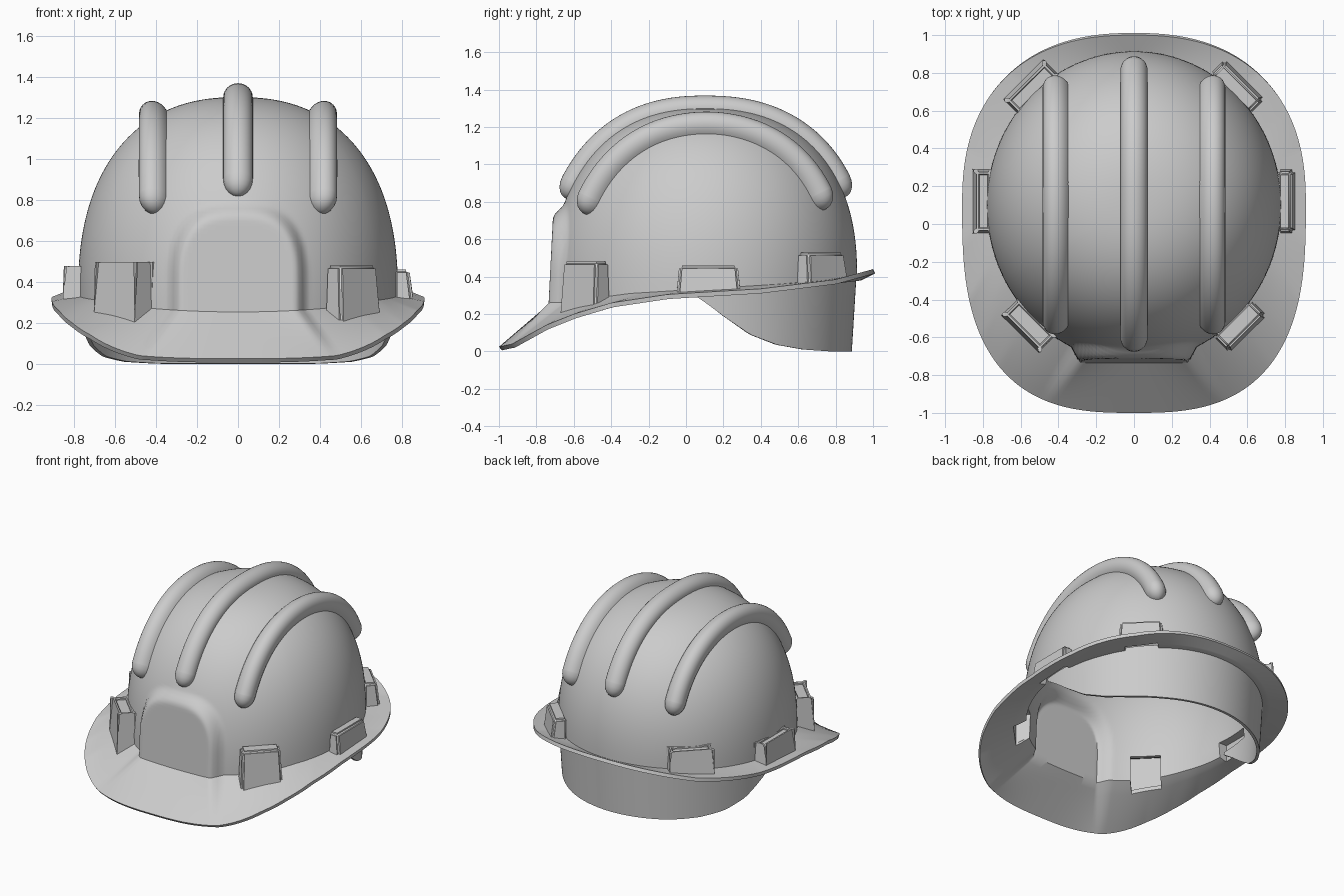
import bpy, bmesh
from math import sin, cos, pi, radians, sqrt
from mathutils import Vector, Matrix

if "Cube" in bpy.data.objects:
    bpy.data.objects.remove(bpy.data.objects["Cube"])

P = 2.35            # roundness of the dome
A, BF, BB, CY, TOP = 0.78, 0.83, 0.815, 0.10, 1.30
BASE_Z = [(-0.75, .25), (-0.3, .31), (.1, .335), (.5, .36), (.95, .40)]
RIM_Z = [(-1, .025), (-.93, .04), (-.75, .14), (-.6, .2), (-.4, .26), (-.1, .305),
         (.4, .335), (.8, .385), (1, .44)]
SKIRT_Z = [(.03, .31), (.12, .25), (.2, .19), (.35, .09), (.5, .035), (.65, .01), (.8, 0), (1, 0)]


def interp(table, v):
    if v <= table[0][0]:
        return table[0][1]
    for (a, p), (b, q) in zip(table, table[1:]):
        if v <= b:
            return p + (q - p) * (v - a) / (b - a)
    return table[-1][1]


def spow(v, e):
    return (1 if v >= 0 else -1) * abs(v) ** e


def make(name, bm):
    me = bpy.data.meshes.new(name)
    bm.to_mesh(me)
    bm.free()
    ob = bpy.data.objects.new(name, me)
    bpy.context.collection.objects.link(ob)
    return ob


def finish(ob, angle=35):
    bpy.ops.object.select_all(action='DESELECT')
    ob.select_set(True)
    bpy.context.view_layer.objects.active = ob
    for m in list(ob.modifiers):
        bpy.ops.object.modifier_apply(modifier=m.name)
    bpy.ops.object.shade_smooth_by_angle(angle=radians(angle))


def bridge(bm, r0, r1, closed):
    n = len(r0)
    for i in range(n if closed else n - 1):
        k = (i + 1) % n
        bm.faces.new((r0[i], r1[i], r1[k], r0[k]))


def push_panel(x, y, z):
    # arched flat panel on the forehead, blended into the dome
    if y > -0.2:
        return y
    m = (abs(x) / .31) ** 3 + (max(z - .42, 0) / .33) ** 2.4
    t = min(max((1.3 - m) / .6, 0), 1)
    t = t * t * (3 - 2 * t)
    return y + t * (min(y, -0.735 + (z - .25) * .05) - y)


def radial(x, y):
    return sqrt((x / A) ** 2 + ((y - CY) / (BF if y < CY else BB)) ** 2)


def dome_z(x, y):
    s = radial(x, y)
    zb = interp(BASE_Z, CY + (y - CY) / max(s, 1e-4))
    return zb + (TOP - zb) * max(1 - s ** P, 0) ** (1 / P)


def brim_z(x, y):
    s = radial(x, y)
    p, b = (2.8, 1.1) if y < CY else (2.4, .9)
    so = (abs(x / .91) ** p + abs((y - CY) / b) ** p) ** (1 / p)
    zb = interp(BASE_Z, CY + (y - CY) / s)
    f = min(max((s - 1) / (s / so - 1), 0), 1)
    return zb + (interp(RIM_Z, CY + (y - CY) / so) - zb) * f


# Shell: dome rings from crown to base, then flared brim rings
N, RINGS, BRIM = 256, 72, 8
bm = bmesh.new()
pole = bm.verts.new((0, CY, TOP))
rings = []
for j in range(1, RINGS + BRIM + 1):
    ring = []
    for i in range(N):
        c, s = cos(2 * pi * i / N), sin(2 * pi * i / N)
        b = BF if s < 0 else BB
        zb = interp(BASE_Z, CY + b * s)
        phi = max(pi / 2 * (1 - j / RINGS), 0)
        k = cos(phi) ** (2 / P)
        x, y, z = A * k * c, CY + b * k * s, zb + (TOP - zb) * sin(phi) ** (2 / P)
        y = push_panel(x, y, z)
        if j > RINGS:
            f = (j - RINGS) / BRIM
            e = 2 / 2.8 if s < 0 else 2 / 2.4
            ox, oy = .91 * spow(c, e), CY + (1.1 if s < 0 else .9) * spow(s, e)
            oz = interp(RIM_Z, oy)
            x, y, z = x + (ox - x) * f, y + (oy - y) * f, z + (oz - z) * f
        ring.append(bm.verts.new((x, y, z)))
    rings.append(ring)
for i in range(N):
    bm.faces.new((pole, rings[0][i], rings[0][(i + 1) % N]))
for r0, r1 in zip(rings, rings[1:]):
    bridge(bm, r0, r1, True)
shell = make("helmet_shell", bm)
sol = shell.modifiers.new("thickness", 'SOLIDIFY')
sol.thickness, sol.offset = 0.025, -1

# Neck skirt hanging below the back half of the brim
bm = bmesh.new()
rows = [[] for _ in range(9)]
for i in range(97):
    t = radians(-5 + 190 * i / 96)
    y = CY + BB * sin(t)
    top, low = interp(BASE_Z, y), interp(SKIRT_Z, y)
    for j, row in enumerate(rows):
        z = top + (min(low, top - .01) - top) * j / 8
        k = .995 - .03 * (top - z) / .4
        row.append(bm.verts.new((A * k * cos(t), CY + BB * k * sin(t), z)))
for r0, r1 in zip(rows, rows[1:]):
    bridge(bm, r0, r1, False)
skirt = make("neck_skirt", bm)
sol = skirt.modifiers.new("thickness", 'SOLIDIFY')
sol.thickness, sol.offset = 0.02, -1
finish(skirt)


# Raised ribs running front to back over the dome
def rib(name, x, front_z, back_z, r, lift):
    reach = []
    for ez in (front_z, back_z):
        se = (1 - ((ez - .3) / (TOP - .3)) ** P) ** (1 / P)
        reach.append(sqrt(se ** 2 - (x / A) ** 2))
    pts, h = [], 1e-3
    for i in range(65):
        t = sin(-pi / 2 + pi * i / 64)
        y = CY + (BF * reach[0] if t < 0 else BB * reach[1]) * t
        n = Vector((-(dome_z(x + h, y) - dome_z(x - h, y)) / (2 * h),
                    -(dome_z(x, y + h) - dome_z(x, y - h)) / (2 * h), 1)).normalized()
        pts.append((Vector((x, y, dome_z(x, y))), n))
    tan = [(pts[min(i + 1, 64)][0] - pts[max(i - 1, 0)][0]).normalized() for i in range(65)]
    caps = [radians(a) for a in (86, 70, 52, 35, 18)]
    st = [(pts[0][0] - tan[0] * r * 1.3 * sin(a), tan[0], pts[0][1], cos(a)) for a in caps]
    st += [(p, tan[i], n, 1) for i, (p, n) in enumerate(pts)]
    st += [(pts[-1][0] + tan[-1] * r * 1.3 * sin(a), tan[-1], pts[-1][1], cos(a))
           for a in reversed(caps)]
    bm = bmesh.new()
    loops = []
    for p, t, n, k in st:
        side = t.cross(n).normalized()
        prof = [(r * k, -.022)] + [(r * k * cos(pi * a / 14), (r + lift) * k * sin(pi * a / 14))
                                   for a in range(15)] + [(-r * k, -.022)]
        loops.append([bm.verts.new(p + side * u + n * v) for u, v in prof])
    for l0, l1 in zip(loops, loops[1:]):
        bridge(bm, l0, l1, True)
    bm.faces.new(loops[0])
    bm.faces.new(loops[-1])
    bmesh.ops.recalc_face_normals(bm, faces=bm.faces)
    finish(make(name, bm), 50)


rib("center_rib", 0, .92, .87, .072, -.004)
for label, x in (("left", -.41), ("right", .41)):
    rib(label + "_rib", x, .83, .80, .07, .012)


# Accessory sockets around the rim: hollow tapered blocks, open into the shell
def block(bm, x, y, ang, u0, u1, half, z0, z1, taper):
    rot = Matrix.Translation((x, y, 0)) @ Matrix.Rotation(ang, 4, 'Z')
    for v in bmesh.ops.create_cube(bm, size=1)['verts']:
        up = v.co.z > 0
        k = taper if up else 1
        u = u1 - (.02 if up and taper < 1 else 0) if v.co.x > 0 else u0
        co = rot @ Vector((u, (half if v.co.y > 0 else -half) * k, 0))
        # the foot of a socket follows the brim surface
        co.z = z1 if up else (brim_z(co.x, co.y) - .014 if z0 is None else z0)
        v.co = co


sockets = [("front", .54, -.52, -45, .09, .14, .2, .48),
           ("side", .79, .12, 0, .065, .17, .29, .46),
           ("back", .53, .71, 45, .08, .15, .34, .53)]
cut = bmesh.new()
parts = []
for name, x, y, deg, out, half, z0, z1 in sockets:
    for sgn, label in ((1, "right"), (-1, "left")):
        ang = radians(deg if sgn > 0 else 180 - deg)
        bm = bmesh.new()
        block(bm, sgn * x, y, ang, -.03, out, half, None, z1, .92)
        tops = [e for e in bm.edges if max(v.co.z for v in e.verts) > z1 - .01]
        bmesh.ops.bevel(bm, geom=tops, offset=.016, segments=3, affect='EDGES')
        bmesh.ops.recalc_face_normals(bm, faces=bm.faces)
        parts.append(make(f"{label}_{name}_socket", bm))
        block(cut, sgn * x, y, ang, -.15, out - .045, half - .04, z0 - .1, z1 - .04, 1)
bmesh.ops.recalc_face_normals(cut, faces=cut.faces)
cutter = make("socket_cutter", cut)
cutter.hide_render = True
for ob in parts + [shell]:
    b = ob.modifiers.new("pocket", 'BOOLEAN')
    b.operation, b.solver, b.object = 'DIFFERENCE', 'EXACT', cutter
    finish(ob, 40)
bpy.data.objects.remove(cutter)
